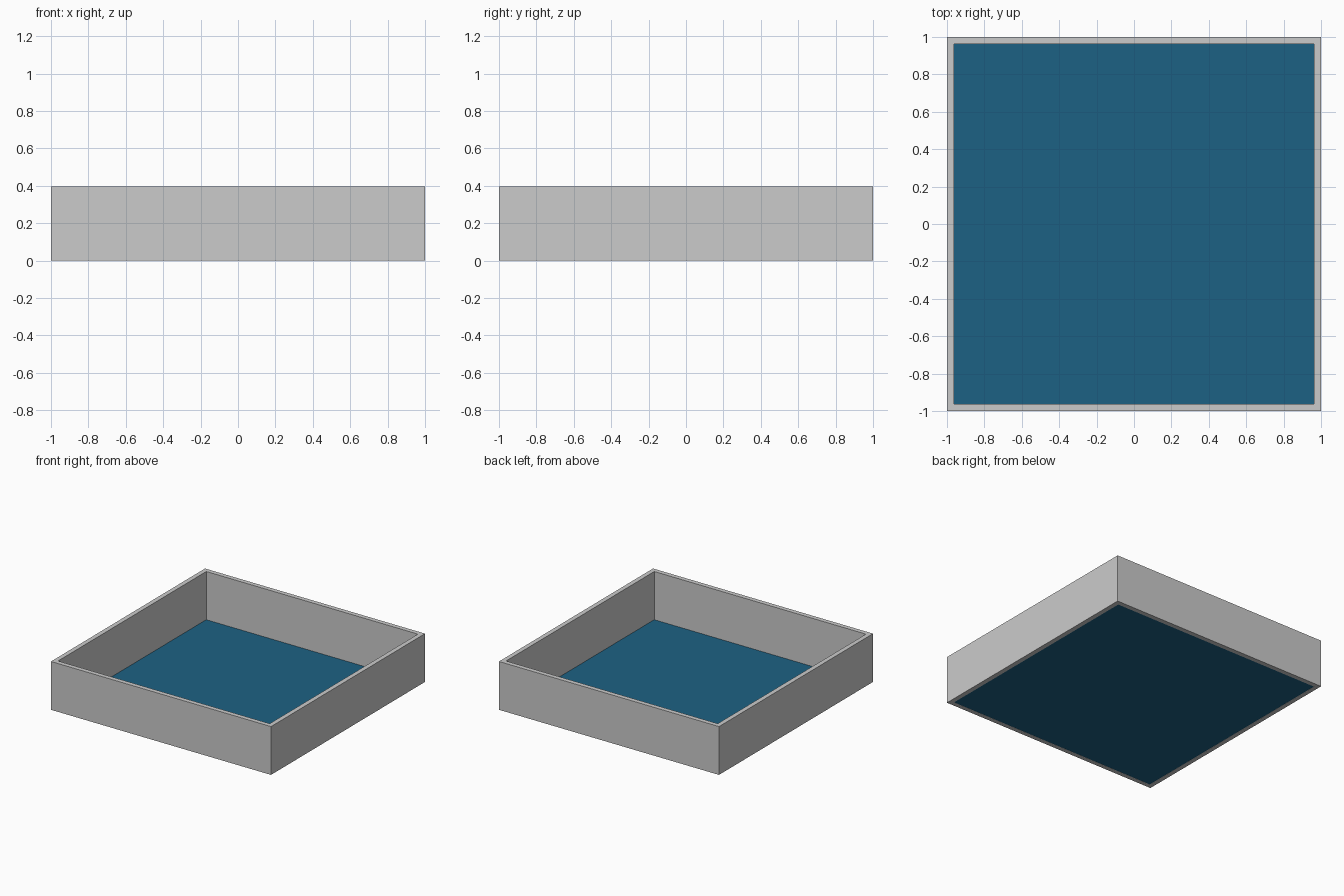
import bpy
import bmesh

if "Cube" in bpy.data.objects:
    bpy.data.objects.remove(bpy.data.objects["Cube"])

OUTER, INNER, HEIGHT = 1.0, 0.962, 0.397


def make_object(name, bm):
    bmesh.ops.recalc_face_normals(bm, faces=bm.faces[:])
    mesh = bpy.data.meshes.new(name)
    bm.to_mesh(mesh)
    bm.free()
    obj = bpy.data.objects.new(name, mesh)
    bpy.context.collection.objects.link(obj)
    return obj


def square(bm, half, z):
    corners = ((-1, -1), (1, -1), (1, 1), (-1, 1))
    return [bm.verts.new((x * half, y * half, z)) for x, y in corners]


# Square wall frame: rectangular section carried round four mitred corners
bm = bmesh.new()
rings = [square(bm, OUTER, 0), square(bm, OUTER, HEIGHT),
         square(bm, INNER, HEIGHT), square(bm, INNER, 0)]
for r in range(4):
    a, b = rings[r], rings[(r + 1) % 4]
    for i in range(4):
        j = (i + 1) % 4
        bm.faces.new((a[i], a[j], b[j], b[i]))
make_object("wall_frame", bm)

# Thin blue sheet closing the bottom of the frame
bm = bmesh.new()
bm.faces.new(square(bm, INNER, 0.001))
floor = make_object("floor_panel", bm)
blue = bpy.data.materials.new("blue")
blue.diffuse_color = (0.012, 0.12, 0.23, 1)
blue.use_nodes = True
blue.node_tree.nodes["Principled BSDF"].inputs["Base Color"].default_value = blue.diffuse_color
floor.data.materials.append(blue)
if floor.data.polygons[0].normal.z < 0:
    floor.data.flip_normals()
